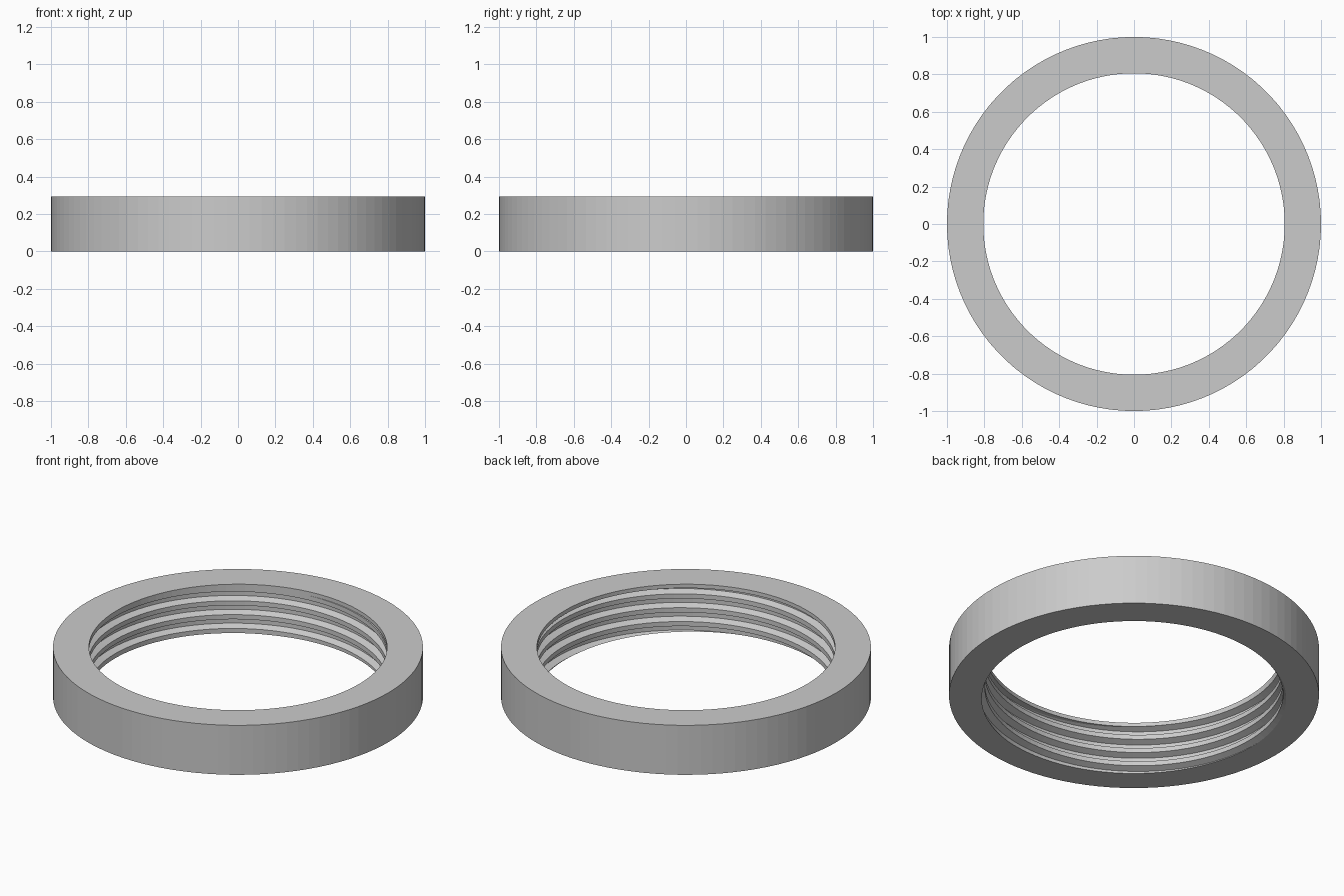
import bpy
import bmesh
import math

cube = bpy.data.objects.get("Cube")
if cube:
    bpy.data.objects.remove(cube, do_unlink=True)

SEGMENTS = 100
HEIGHT = 0.295
LIP_Z = 0.272          # plain lip above the thread
R_OUT, R_CREST, R_ROOT = 1.0, 0.806, 0.842
PITCH, FLANK, ROOT = 0.0825, 0.015, 0.025
START = 0.0125         # height of a rising flank at 45 degrees

# One thread pitch: (height offset, radius)
CORNERS = [(0, R_CREST), (FLANK, R_ROOT),
           (FLANK + ROOT, R_ROOT), (2 * FLANK + ROOT, R_CREST)]


def thread_radius(z, base):
    """Bore radius at height z, for a thread whose pitch begins at base."""
    t = (z - base) % PITCH
    points = CORNERS + [(PITCH, R_CREST)]
    for (z0, r0), (z1, r1) in zip(points, points[1:]):
        if t <= z1:
            return r0 + (r1 - r0) * (t - z0) / (z1 - z0)
    return R_CREST


def cross_section(angle):
    """Closed section of the ring: threaded bore upwards, then outer wall."""
    base = START + PITCH * (angle - math.pi / 4) / math.tau
    section = []
    for turn in range(-2, 5):
        for dz, r in CORNERS:
            z = base + turn * PITCH + dz
            if z < 0 or z > LIP_Z:
                z = min(max(z, 0), LIP_Z)
                r = thread_radius(z, base)
            section.append((r, z))
    return section + [(R_CREST, LIP_Z), (R_CREST, HEIGHT),
                      (R_OUT, HEIGHT), (R_OUT, 0)]


# Sweep the section round the axis; the helix meets itself one pitch up
bm = bmesh.new()
columns = []
for i in range(SEGMENTS + 1):
    a = math.tau * i / SEGMENTS
    columns.append([bm.verts.new((r * math.cos(a), r * math.sin(a), z))
                    for r, z in cross_section(a)])
for left, right in zip(columns, columns[1:]):
    for j in range(len(left)):
        k = (j + 1) % len(left)
        bm.faces.new((left[j], left[k], right[k], right[j]))
bmesh.ops.remove_doubles(bm, verts=bm.verts, dist=0.00005)
bmesh.ops.dissolve_degenerate(bm, edges=bm.edges, dist=0.00005)
bmesh.ops.recalc_face_normals(bm, faces=bm.faces)

mesh = bpy.data.meshes.new("threaded_ring")
bm.to_mesh(mesh)
bm.free()
ring = bpy.data.objects.new("threaded_ring", mesh)
bpy.context.collection.objects.link(ring)

# Plain grey finish
grey = bpy.data.materials.new("light grey")
grey.use_nodes = True
colour = (0.6, 0.6, 0.6, 1)
grey.diffuse_color = colour
grey.node_tree.nodes["Principled BSDF"].inputs["Base Color"].default_value = colour
mesh.materials.append(grey)
